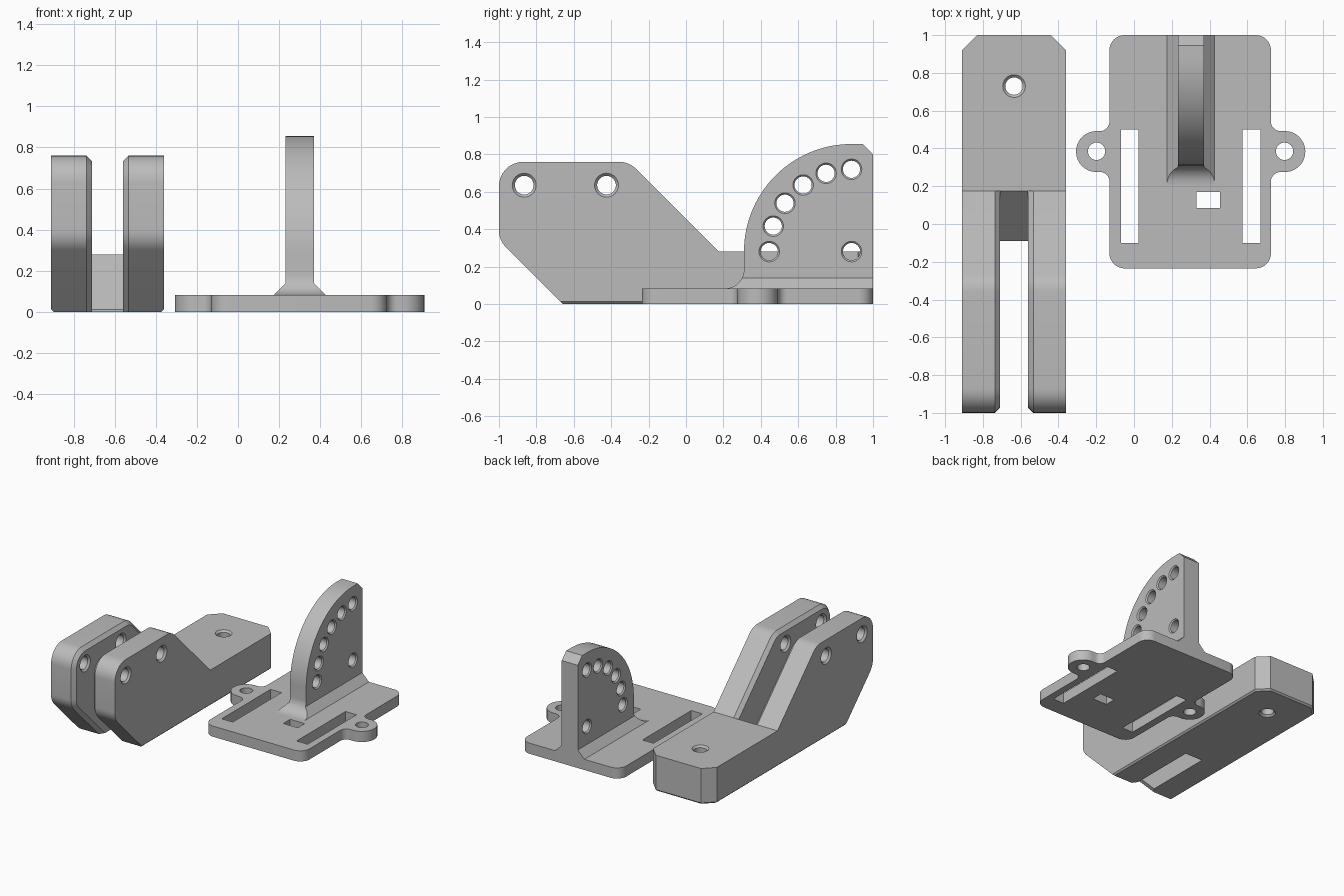
import bpy, bmesh, math
from mathutils import Vector, Matrix

if "Cube" in bpy.data.objects:
    bpy.data.objects.remove(bpy.data.objects["Cube"])

grey = bpy.data.materials.new("light_grey")
grey.diffuse_color = (0.5, 0.5, 0.5, 1)
grey.use_nodes = True
grey.node_tree.nodes["Principled BSDF"].inputs["Base Color"].default_value = grey.diffuse_color


def rounded(corners, steps=8):
    """Outline from (a, b[, radius]) corners, with arcs where a radius is given."""
    out, n = [], len(corners)
    for i, c in enumerate(corners):
        p = Vector(c[:2])
        if len(c) < 3:
            out.append(p)
            continue
        u = (Vector(corners[i - 1][:2]) - p).normalized()
        v = (Vector(corners[(i + 1) % n][:2]) - p).normalized()
        half = u.angle(v) / 2
        centre = p + (u + v).normalized() * c[2] / math.sin(half)
        start = p + u * c[2] / math.tan(half) - centre
        end = p + v * c[2] / math.tan(half) - centre
        sweep = math.atan2(start.x * end.y - start.y * end.x, start.dot(end))
        out += [centre + Matrix.Rotation(sweep * k / steps, 2) @ start
                for k in range(steps + 1)]
    return out


def extrude(name, outline, lo, hi, axis, bevel=None):
    """Prism of a (y, z) outline along X or an (x, y) outline along Z."""
    bm = bmesh.new()
    place = (lambda p, t: (t, p[0], p[1])) if axis == 'X' else (lambda p, t: (p[0], p[1], t))
    face = bm.faces.new([bm.verts.new(place(p, lo)) for p in outline])
    top = bmesh.ops.extrude_face_region(bm, geom=[face])['geom']
    shift = (hi - lo, 0, 0) if axis == 'X' else (0, 0, hi - lo)
    bmesh.ops.translate(bm, vec=shift, verts=[g for g in top if isinstance(g, bmesh.types.BMVert)])
    bmesh.ops.recalc_face_normals(bm, faces=bm.faces)
    for rule, width in bevel or []:
        edges = [e for e in bm.edges if rule(*(v.co for v in e.verts))]
        bmesh.ops.bevel(bm, geom=edges, offset=width, segments=1, affect='EDGES')
    return finish(name, bm)


def finish(name, bm):
    mesh = bpy.data.meshes.new(name)
    bm.to_mesh(mesh)
    bm.free()
    ob = bpy.data.objects.new(name, mesh)
    mesh.materials.append(grey)
    bpy.context.collection.objects.link(ob)
    return ob


def hole_cutter(pos, axis, lo, hi, r, flare):
    """Round drill, widened at both mouths lo and hi."""
    bm, n = bmesh.new(), 32
    prof = [(lo - .02, r + flare + .02), (lo + flare, r), (hi - flare, r), (hi + .02, r + flare + .02)]
    if not flare:
        prof = [(lo - .02, r), (hi + .02, r)]
    rings = []
    for t, rad in prof:
        ring = []
        for k in range(n):
            a = 2 * math.pi * k / n
            p, q = pos[0] + rad * math.cos(a), pos[1] + rad * math.sin(a)
            ring.append(bm.verts.new((t, p, q) if axis == 'X' else (p, q, t)))
        rings.append(ring)
    for a, b in zip(rings, rings[1:]):
        for k in range(n):
            bm.faces.new((a[k], a[(k + 1) % n], b[(k + 1) % n], b[k]))
    bm.faces.new(rings[0])
    bm.faces.new(rings[-1])
    bmesh.ops.recalc_face_normals(bm, faces=bm.faces)
    return finish("cutter", bm)


def cut(ob, cutters):
    bpy.context.view_layer.objects.active = ob
    for c in cutters:
        m = ob.modifiers.new("cut", 'BOOLEAN')
        m.operation, m.solver, m.object = 'DIFFERENCE', 'EXACT', c
        bpy.ops.object.modifier_apply(modifier=m.name)
        bpy.data.objects.remove(c)


def box(x0, x1, y0, y1, z0, z1):
    return extrude("cutter", [(x0, y0), (x1, y0), (x1, y1), (x0, y1)], z0, z1, 'Z')


# --- Clevis: two arms, sloped web between them, rear block ---
X0, X1, S0, S1, YB, H = -.91, -.36, -.71, -.56, .175, .28
arm = rounded([(-1, .76, .13), (-.305, .76, .13), (YB, H), (YB, 0), (-.66, 0), (-1, .34, .13)])
for name, lo, hi, inner, outer in (("left_arm", X0, S0, S0, X0), ("right_arm", S1, X1, S1, X1)):
    def inner_rim(a, b):
        return (abs(a.x - inner) + abs(b.x - inner) < 1e-4 and a.z + b.z > 1e-4
                and a.y + b.y < 2 * YB - 1e-4)

    def outer_foot(a, b):
        return abs(a.x - outer) + abs(b.x - outer) < 1e-4 and a.z + b.z < 1e-4
    ob = extrude(name, arm, lo, hi, 'X', [(inner_rim, .027), (outer_foot, .012)])
    cut(ob, [hole_cutter((y, .635), 'X', lo, hi, .05, .014) for y in (-.865, -.425)])

extrude("web", [(-.09, 0), (YB, 0), (YB, H), (-.09, .012)], S0, S1, 'X')

C = .08
block = [(X0, YB), (X1, YB), (X1, 1 - C), (X1 - C, 1), (X0 + C, 1), (X0, 1 - C)]
rear = extrude("rear_block", block, 0, H, 'Z',
               [(lambda a, b: a.z + b.z < 1e-4 and a.y + b.y > 2 * YB + 1e-4, .012)])
cut(rear, [hole_cutter((-.635, .73), 'Z', 0, H, .046, .014)])

# --- Base plate with a lug on each side ---
PX0, PX1, T, R = -.13, .725, .083, .08
EY0, EY1 = .275, .492
plate = rounded([(PX0, -.235, R), (PX1, -.235, R), (PX1, EY0, .05), (.907, EY0, .108), (.907, EY1, .108),
                 (PX1, EY1, .05), (PX1, 1, R), (PX0, 1, R), (PX0, EY1, .05), (-.307, EY1, .108),
                 (-.307, EY0, .108), (PX0, EY0, .05)])
base = extrude("base_plate", plate, 0, T, 'Z')
cut(base, [box(-.07, .025, -.1, .5, -.1, .2), box(.575, .67, -.1, .5, -.1, .2),
           box(.33, .455, .085, .17, -.1, .2)]
    + [hole_cutter((x, .385), 'Z', 0, T, .046, 0) for x in (-.198, .797)])

# --- Quadrant fin with a ring of index holes ---
CY, CZ, FR, F0, F1, ZF = .885, .28, .575, .232, .37, .14
toe = [(.21 + .1 * math.sin(a), T + .1 - .1 * math.cos(a))
       for a in (math.radians(d) for d in range(0, 91, 10))]
zs = math.sqrt(.01 - (T + .1 - ZF) ** 2) + .21      # toe position at the flare top
arc = [(CY - FR * math.cos(a), CZ + FR * math.sin(a))
       for a in (math.radians(d) for d in range(0, 91, 3))]
fin = extrude("quadrant_fin", [(zs, ZF)] + [p for p in toe if p[1] > ZF + .002] + arc
              + [(.945, .855), (1, .8), (1, ZF)], F0, F1, 'X')
cut(fin, [hole_cutter((CY - .44 * math.cos(math.radians(d)), CZ + .44 * math.sin(math.radians(d))),
                      'X', F0, F1, .046, .009) for d in range(0, 91, 18)]
    + [hole_cutter((CY, CZ), 'X', F0, F1, .046, .009)])

# Sloped flare along the foot of the fin
W = ZF - T
flare = extrude("fin_flare", [p for p in toe if p[1] < ZF - .002] + [(zs, ZF), (1, ZF), (1, T)],
                F0 - W, F1 + W, 'X')
bm = bmesh.new()
bm.from_mesh(flare.data)
for x, s in ((F0, -1), (F1, 1)):
    r = bmesh.ops.bisect_plane(bm, geom=bm.verts[:] + bm.edges[:] + bm.faces[:], dist=1e-5,
                               plane_co=(x, 0, ZF), plane_no=(s, 0, 1), clear_outer=True)
    bmesh.ops.holes_fill(bm, edges=[e for e in bm.edges if e.is_boundary])
bmesh.ops.recalc_face_normals(bm, faces=bm.faces)
bm.to_mesh(flare.data)
bm.free()

# Smooth curved walls, crisp edges
for ob in bpy.context.collection.objects:
    bpy.ops.object.select_all(action='DESELECT')
    ob.select_set(True)
    bpy.context.view_layer.objects.active = ob
    bpy.ops.object.shade_smooth_by_angle(angle=math.radians(25))
